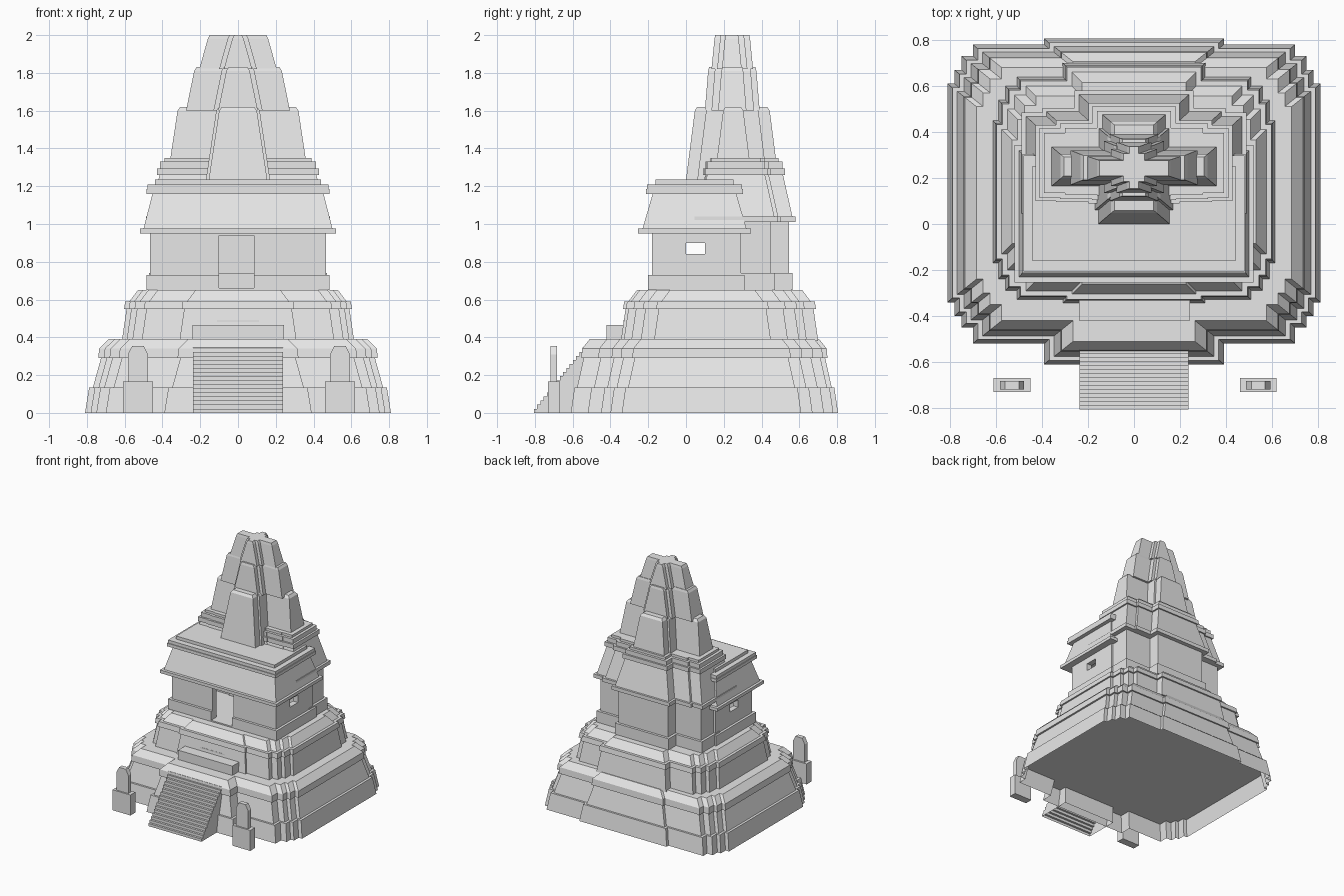
import bpy, bmesh

cube = bpy.data.objects.get("Cube")
if cube:
    bpy.data.objects.remove(cube)

stone = bpy.data.materials.new("grey_stone")
stone.use_nodes = True
stone.diffuse_color = (0.8, 0.8, 0.8, 1)
stone.node_tree.nodes["Principled BSDF"].inputs["Base Color"].default_value = (0.8, 0.8, 0.8, 1)


def finish(name, bm):
    bmesh.ops.remove_doubles(bm, verts=bm.verts, dist=0.0005)
    bmesh.ops.recalc_face_normals(bm, faces=bm.faces)
    mesh = bpy.data.meshes.new(name)
    bm.to_mesh(mesh)
    bm.free()
    mesh.materials.append(stone)
    obj = bpy.data.objects.new(name, mesh)
    bpy.context.collection.objects.link(obj)
    return obj


def footprint(rects, inset, ky):
    """Outline of nested rectangles (half width, front, back), widest first."""
    r = [(x - inset, f + inset * ky, b - inset * ky) for x, f, b in rects]
    right = []
    for i in reversed(range(len(r))):
        right.append((r[i][0], r[i][1]))
        if i:
            right.append((r[i][0], r[i - 1][1]))
    for i in range(len(r)):
        if i:
            right.append((r[i][0], r[i - 1][2]))
        right.append((r[i][0], r[i][2]))
    return right + [(-x, y) for x, y in reversed(right)]


def stack(name, rects, profile, ky=1.0, caps=True):
    """Loft a stepped footprint through (height, inset) pairs."""
    bm = bmesh.new()
    rings = [[bm.verts.new((x, y, z)) for x, y in footprint(rects, d, ky)] for z, d in profile]
    n = len(rings[0])
    for low, high in zip(rings, rings[1:]):
        for i in range(n):
            j = (i + 1) % n
            bm.faces.new((low[i], low[j], high[j], high[i]))
    if caps:
        bm.faces.new(rings[0][::-1])
        bm.faces.new(rings[-1])
    return finish(name, bm)


def box(name, x0, x1, y0, y1, z0, z1):
    bm = bmesh.new()
    bmesh.ops.create_cube(bm, size=1)
    for v in bm.verts:
        v.co = ((x0 + x1) / 2 + v.co.x * (x1 - x0),
                (y0 + y1) / 2 + v.co.y * (y1 - y0),
                (z0 + z1) / 2 + v.co.z * (z1 - z0))
    return finish(name, bm)


def prism(name, points, axis, a, b):
    """Extrude a 2D outline along x (outline is y, z) or y (outline is x, z)."""
    bm = bmesh.new()
    place = (lambda p, t: (t, p[0], p[1])) if axis == "x" else (lambda p, t: (p[0], t, p[1]))
    ends = [[bm.verts.new(place(p, t)) for p in points] for t in (a, b)]
    n = len(points)
    for i in range(n):
        j = (i + 1) % n
        bm.faces.new((ends[0][i], ends[0][j], ends[1][j], ends[1][i]))
    bm.faces.new(ends[0])
    bm.faces.new(ends[1])
    return finish(name, bm)


def stairs(name, half, y0, y1, z0, z1, steps):
    run, rise = (y1 - y0) / steps, (z1 - z0) / steps
    pts = []
    for i in range(steps):
        pts += [(y0 + i * run, z0 + i * rise), (y0 + i * run, z0 + (i + 1) * rise)]
    pts += [(y1, z1), (y1, z0)]
    obj = prism(name, pts, "x", -half, half)
    # Open underside
    bm = bmesh.new()
    bm.from_mesh(obj.data)
    under = [f for f in bm.faces if all(abs(v.co.z - z0) < 1e-4 for v in f.verts)]
    bmesh.ops.delete(bm, geom=under, context="FACES")
    bm.to_mesh(obj.data)
    bm.free()


def cut(target, cutter):
    cutter.hide_render = True
    cutter.hide_viewport = True
    cutter.display_type = "WIRE"
    mod = target.modifiers.new("opening", "BOOLEAN")
    mod.operation = "DIFFERENCE"
    mod.solver = "EXACT"
    mod.object = cutter
    # Apply the cut and drop the helper
    bpy.context.view_layer.update()
    graph = bpy.context.evaluated_depsgraph_get()
    mesh = bpy.data.meshes.new_from_object(target.evaluated_get(graph))
    target.modifiers.clear()
    target.data = mesh
    bpy.data.objects.remove(cutter)


# Lower terrace: hollow skirt below, solid moulded body above
lower = [(0.81, -0.34, 0.61), (0.78, -0.40, 0.67), (0.75, -0.45, 0.73),
         (0.70, -0.52, 0.78), (0.39, -0.61, 0.805)]
stack("terrace_skirt", lower, [(0, 0), (0.135, 0.022)], 0.9, caps=False)
stack("lower_terrace", lower, [(0.135, 0.022), (0.135, 0.042), (0.29, 0.085), (0.29, 0.07),
                               (0.34, 0.075), (0.39, 0.125)], 0.8)

# Upper terrace
upper = [(0.615, -0.17, 0.45), (0.59, -0.24, 0.54), (0.56, -0.29, 0.60),
         (0.51, -0.33, 0.64), (0.31, -0.345, 0.70)]
stack("upper_terrace", upper, [(0.38, 0), (0.55, 0.025), (0.55, 0.012), (0.59, 0.018),
                               (0.59, 0.04), (0.65, 0.085)])

# Stairs, landing and guardian stones
stairs("main_stairs", 0.237, -0.805, -0.53, 0, 0.345, 16)
box("landing", -0.24, 0.243, -0.42, -0.3, 0.38, 0.465)
stairs("upper_stairs", 0.11, -0.33, -0.235, 0.465, 0.65, 7)
for side, cx in (("left", 0.54), ("right", -0.53)):
    box(side + "_stone_base", cx - 0.08, cx + 0.08, -0.73, -0.668, 0, 0.165)
    half = [(0.053, 0.16), (0.053, 0.31), (0.03, 0.355)]
    outline = [(cx + x, z) for x, z in half] + [(cx - x, z) for x, z in reversed(half)]
    prism(side + "_guardian_stone", outline, "y", -0.718, -0.682)

# Front hall walls with a room, doorway and side windows
hall = [(0.465, -0.18, 0.29)]
walls = stack("hall_walls", hall, [(0.65, -0.02), (0.73, -0.02), (0.73, 0), (0.95, 0)])
cut(walls, box("room_cutter", -0.42, 0.42, -0.13, 0.24, 0.66, 0.94))
cut(walls, box("door_cutter", -0.1, 0.085, -0.3, -0.1, 0.66, 0.94))
cut(walls, box("window_cutter", -0.6, 0.6, 0.0, 0.1, 0.84, 0.9))
stack("hall_roof", hall, [(0.95, -0.055), (0.975, -0.055), (0.975, -0.035), (1.16, 0.012),
                          (1.16, -0.02), (1.185, -0.02), (1.185, -0.015), (1.21, -0.015),
                          (1.21, 0.025), (1.235, 0.025)], 1.15).location.y = -0.01

# Sanctum behind the hall, split so its walls stay out of the room
sanctum = [(0.45, 0.26, 0.45), (0.22, 0.25, 0.545)]
stack("sanctum_walls", sanctum, [(0.65, -0.02), (0.74, -0.02), (0.74, 0), (1.01, 0)])
roof = [(0.45, 0.08, 0.45), (0.36, 0.075, 0.47), (0.22, 0.07, 0.545)]
stack("sanctum_roof", roof, [(1.01, -0.038), (1.04, -0.038), (1.04, -0.02), (1.26, 0.035),
                             (1.26, 0.022), (1.295, 0.022), (1.295, 0.038), (1.33, 0.038),
                             (1.33, 0.06), (1.35, 0.06)], 0.9)

# Tower of three tapering cross-shaped tiers
stack("tower_lower_tier", [(0.375, 0.15, 0.35), (0.17, 0.06, 0.43), (0.155, 0.0, 0.49)],
      [(1.235, 0), (1.6, 0.055), (1.62, 0.07)], 0.85)
stack("tower_middle_tier", [(0.275, 0.17, 0.32), (0.13, 0.135, 0.36), (0.105, 0.1, 0.39)],
      [(1.6, 0), (1.81, 0.043), (1.83, 0.055)], 0.4)
stack("tower_top_tier", [(0.205, 0.19, 0.295), (0.1, 0.165, 0.325), (0.075, 0.135, 0.355)],
      [(1.82, 0), (1.98, 0.045), (2.0, 0.055)], 0.35)
